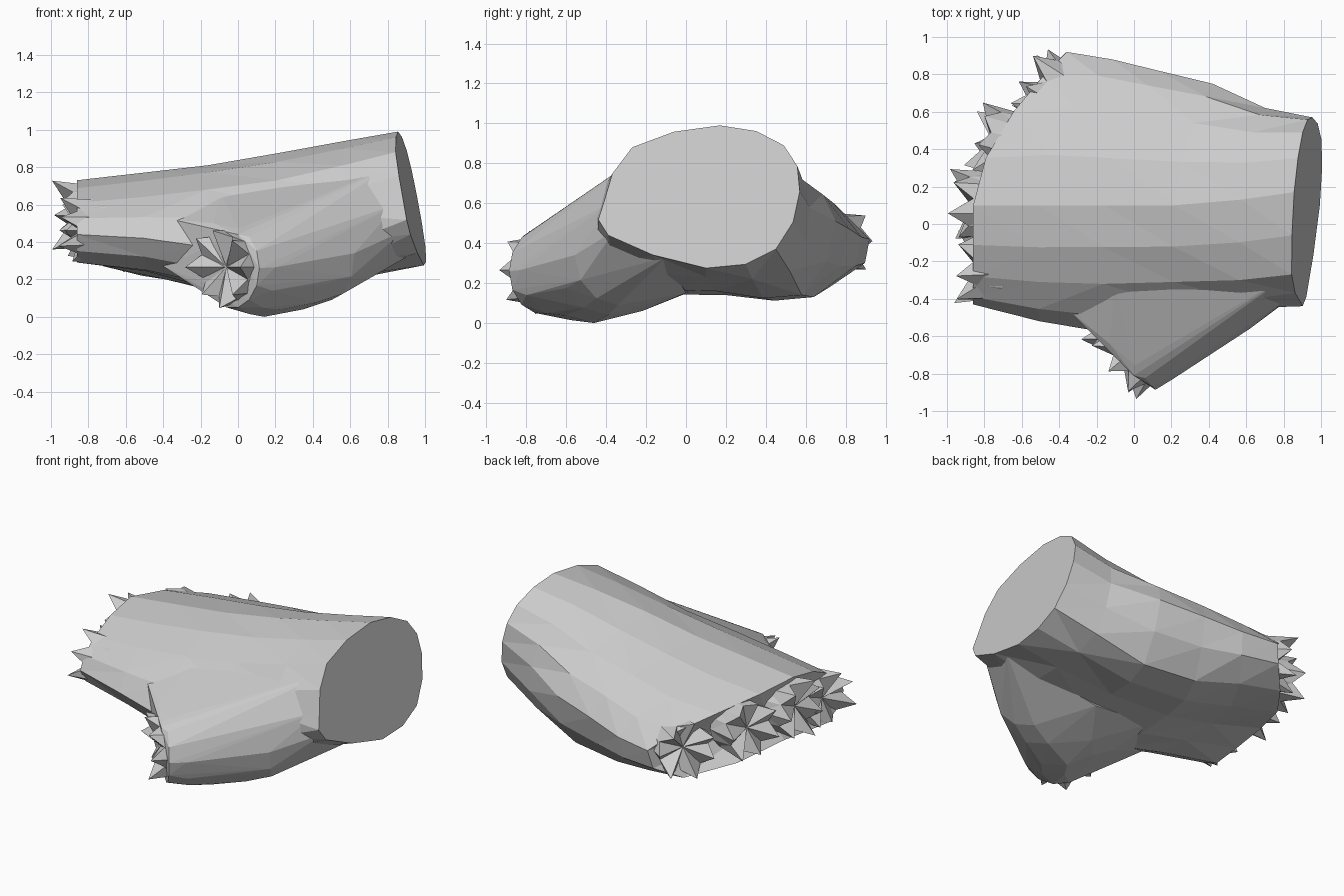
import bpy, bmesh, math, random
from mathutils import Vector

if "Cube" in bpy.data.objects:
    bpy.data.objects.remove(bpy.data.objects["Cube"])

random.seed(11)


def make_object(name, bm):
    bmesh.ops.recalc_face_normals(bm, faces=bm.faces[:])
    me = bpy.data.meshes.new(name)
    bm.to_mesh(me)
    bm.free()
    ob = bpy.data.objects.new(name, me)
    bpy.context.collection.objects.link(ob)
    return ob


def bridge(bm, a, b):
    n = len(a)
    for i in range(n):
        bm.faces.new((a[i], a[(i + 1) % n], b[(i + 1) % n], b[i]))


def triangulate_quads(bm):
    bmesh.ops.triangulate(bm, faces=[f for f in bm.faces if len(f.verts) == 4])


def rounded(pts):
    """Double the points of a closed section with a smooth midpoint."""
    out, n = [], len(pts)
    for i in range(n):
        a, b, c, d = (Vector(pts[(i + k) % n]) for k in (-1, 0, 1, 2))
        out += [b, (b + c) * 0.5625 - (a + d) * 0.0625]
    return out


def oval(center, d, hw, hv, n):
    d = Vector(d).normalized()
    side = d.cross(Vector((0, 0, 1))).normalized()
    up = side.cross(d)
    return [Vector(center) + side * hw * math.cos(2 * math.pi * i / n)
            + up * hv * math.sin(2 * math.pi * i / n) for i in range(n)]


# Palm: (y, z) sections running from the cut wrist to the curved knuckle line
SECTIONS = [
    (0.0, [(-.41, .61), (-.27, .88), (.17, .99), (.49, .89),
           (.57, .66), (.45, .37), (.1, .275), (-.39, .44)]),
    (0.17, [(-.45, .54), (-.3, .81), (.13, .94), (.49, .83),
            (.62, .58), (.52, .26), (.1, .23), (-.36, .3)]),
    (0.38, [(-.5, .45), (-.31, .73), (.1, .875), (.54, .75),
            (.75, .51), (.58, .14), (.15, .16), (-.35, .2)]),
    (0.6, [(-.58, .37), (-.32, .68), (.1, .81), (.58, .7),
           (.82, .47), (.64, .13), (.2, .14), (-.32, .17)]),
    (0.8, [(-.52, .42), (-.31, .64), (.1, .77), (.62, .65),
           (.88, .43), (.72, .18), (.15, .25), (-.3, .25)]),
    (1.0, [(-.43, .44), (-.28, .61), (.1, .73), (.6, .62),
           (.92, .42), (.76, .22), (.18, .34), (-.25, .29)]),
]
bm = bmesh.new()
rings = []
for t, pts in SECTIONS:
    ring = []
    for y, z in rounded(pts):
        wrist = 0.92 + 0.08 * (y - 0.08) - 0.2 * (z - 0.635)
        knuckle = -0.86 + 0.7 * max(0, y - 0.1) ** 1.7
        ring.append(bm.verts.new((wrist + (knuckle - wrist) * t, y, z)))
    rings.append(ring)
for a, b in zip(rings, rings[1:]):
    bridge(bm, a, b)
bm.faces.new(rings[0])
tip = bm.verts.new((-.74, .2, .48))
for i in range(16):
    bm.faces.new((rings[-1][i], rings[-1][(i + 1) % 16], tip))
triangulate_quads(bm)
palm = make_object("palm", bm)

# Thumb base: swelling wrapped around ovals and anchored inside the palm
THUMB_DIR = (-.87, -.49, 0)
CUT_DIR = (-.75, -.65, 0)
points = [(.85, -.38, .6), (.885, -.36, .46), (.83, -.27, .81), (.92, -.1, .33),
          (.35, -.27, .74), (-.1, -.3, .67), (-.35, -.46, .52), (-.4, -.4, .27),
          (.3, .0, .15), (-.1, .03, .16), (.15, -.22, .06), (-.05, -.25, .08),
          (-.13, -.64, .5), (0, -.81, .44)]
for c, w, h in [((.5, -.34, .34), .25, .25), ((.35, -.39, .31), .28, .27),
                ((.14, -.46, .275), .33, .275), ((.06, -.58, .265), .29, .25)]:
    points += oval(c, THUMB_DIR, w, h, 12)
points += oval((-.03, -.72, .26), CUT_DIR, .22, .215, 14)
bm = bmesh.new()
for p in points:
    bm.verts.new(p)
res = bmesh.ops.convex_hull(bm, input=bm.verts[:])
inner = set(res["geom_interior"] + res["geom_unused"])
bmesh.ops.delete(bm, geom=[v for v in inner if isinstance(v, bmesh.types.BMVert)],
                 context='VERTS')
thumb = make_object("thumb_base", bm)

# Join the thumb base to the palm
mod = palm.modifiers.new("join", 'BOOLEAN')
mod.operation = 'UNION'
mod.solver = 'EXACT'
mod.object = thumb
bpy.context.view_layer.objects.active = palm
bpy.ops.object.modifier_apply(modifier=mod.name)
bpy.data.objects.remove(thumb)


def torn_stump(name, center, d, hw, hv, n=14, spike=0.12, back=0.14):
    """Short sleeve with a ragged rim and a sunken star-shaped middle."""
    c, d = Vector(center), Vector(d).normalized()
    bm = bmesh.new()
    base = [bm.verts.new(p) for p in oval(c - d * back, d, hw * .95, hv * .95, n)]
    rim = []
    for i, p in enumerate(oval(c, d, hw, hv, n)):
        if i % 2:
            r, push = random.uniform(.82, .95), random.uniform(-.03, .02)
        else:
            r, push = random.uniform(.95, 1.08), random.uniform(.3, 1) * spike
        rim.append(bm.verts.new(c + (p - c) * r + d * push))
    bridge(bm, base, rim)
    mid = bm.verts.new(c - d * 0.01)
    for i in range(n):
        bm.faces.new((rim[i], rim[(i + 1) % n], mid))
    triangulate_quads(bm)
    return make_object(name, bm)


# Torn finger and thumb ends
for name, c, d, w, h in [
        ("index_stump", (-.85, -.23, .46), (-1, -.03, 0), .195, .175),
        ("middle_stump", (-.88, .1, .54), (-1, .02, .03), .19, .175),
        ("ring_stump", (-.77, .45, .5), (-.93, .25, .02), .19, .175),
        ("little_stump", (-.5, .74, .41), (-.8, .5, 0), .19, .17)]:
    torn_stump(name, c, d, w, h)
torn_stump("thumb_stump", (-.07, -.73, .265), CUT_DIR, .215, .205, 16, .09, .06)
